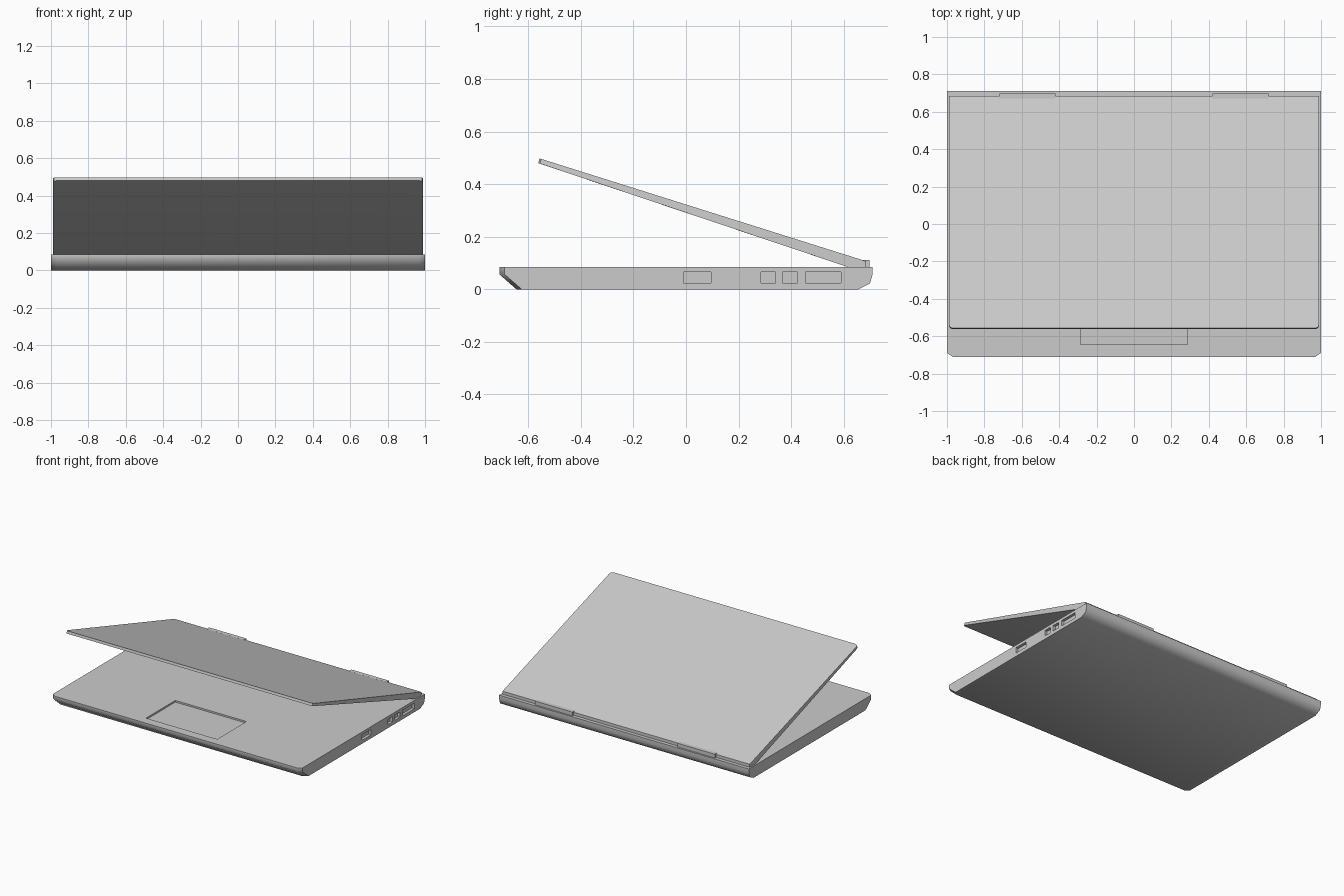
import bpy, bmesh
from math import radians

if "Cube" in bpy.data.objects:
    bpy.data.objects.remove(bpy.data.objects["Cube"])


def loft(name, profile, sections, slope, smooth):
    """Sweep a (y, z) profile along x; each section (x, inset) pulls the front points back."""
    bm = bmesh.new()
    rings = []
    for x, inset in sections:
        ring = []
        for y, z in profile:
            s = inset if y < -0.5 else 0
            ring.append(bm.verts.new((x, y + s, z - slope * s)))
        rings.append(ring)
    n = len(profile)
    for a, b in zip(rings, rings[1:]):
        for i in range(n):
            j = (i + 1) % n
            bm.faces.new((a[i], a[j], b[j], b[i]))
    bm.faces.new(rings[0])
    bm.faces.new(rings[-1])
    bmesh.ops.recalc_face_normals(bm, faces=bm.faces)
    mesh = bpy.data.meshes.new(name)
    bm.to_mesh(mesh)
    bm.free()
    obj = bpy.data.objects.new(name, mesh)
    bpy.context.collection.objects.link(obj)
    activate(obj)
    bpy.ops.object.shade_smooth_by_angle(angle=radians(smooth))
    return obj


def activate(obj):
    bpy.ops.object.select_all(action='DESELECT')
    obj.select_set(True)
    bpy.context.view_layer.objects.active = obj


def box(name, lo, hi):
    bpy.ops.mesh.primitive_cube_add(size=1, location=[(a + b) / 2 for a, b in zip(lo, hi)])
    obj = bpy.context.object
    obj.name = name
    obj.scale = [b - a for a, b in zip(lo, hi)]
    bpy.ops.object.transform_apply(location=False, rotation=False, scale=True)
    return obj


def cut(target, lo, hi):
    cutter = box("cutter", lo, hi)
    cutter.hide_render = True
    mod = target.modifiers.new("cut", 'BOOLEAN')
    mod.operation = 'DIFFERENCE'
    mod.solver = 'EXACT'
    mod.object = cutter
    activate(target)
    bpy.ops.object.modifier_apply(modifier=mod.name)
    bpy.data.objects.remove(cutter, do_unlink=True)


def mirrored(half):
    """Sections listed from the outer end inwards, repeated on the other side."""
    return [(-x, s) for x, s in half] + [(x, s) for x, s in reversed(half)]


# Base with rounded-under front and back and clipped front corners
base = loft("base",
            [(-0.71, 0.085), (-0.71, 0.057), (-0.645, 0), (0.655, 0),
             (0.70, 0.022), (0.71, 0.057), (0.71, 0.085)],
            mirrored([(1.0, 0.02), (0.97, 0.0)]), 0, 52)

# Touchpad recess
cut(base, (-0.285, -0.645, 0.073), (0.285, -0.31, 0.12))

# Ports along the right side
for y0, y1 in [(-0.01, 0.095), (0.285, 0.34), (0.367, 0.425), (0.455, 0.59)]:
    cut(base, (0.98, y0, 0.025), (1.05, y1, 0.065))

# Half-open tapered lid with rounded front corners
loft("lid",
     [(-0.557, 0.498), (0.685, 0.107), (0.685, 0.08), (0.63, 0.08), (-0.562, 0.48)],
     mirrored([(0.99, 0.02), (0.984, 0.006), (0.97, 0.0)]), 0.315, 30)

# Two hinge covers behind the lid
for side, x in (("left", -0.57), ("right", 0.57)):
    box(side + "_hinge", (x - 0.15, 0.67, 0.08), (x + 0.15, 0.698, 0.112))
